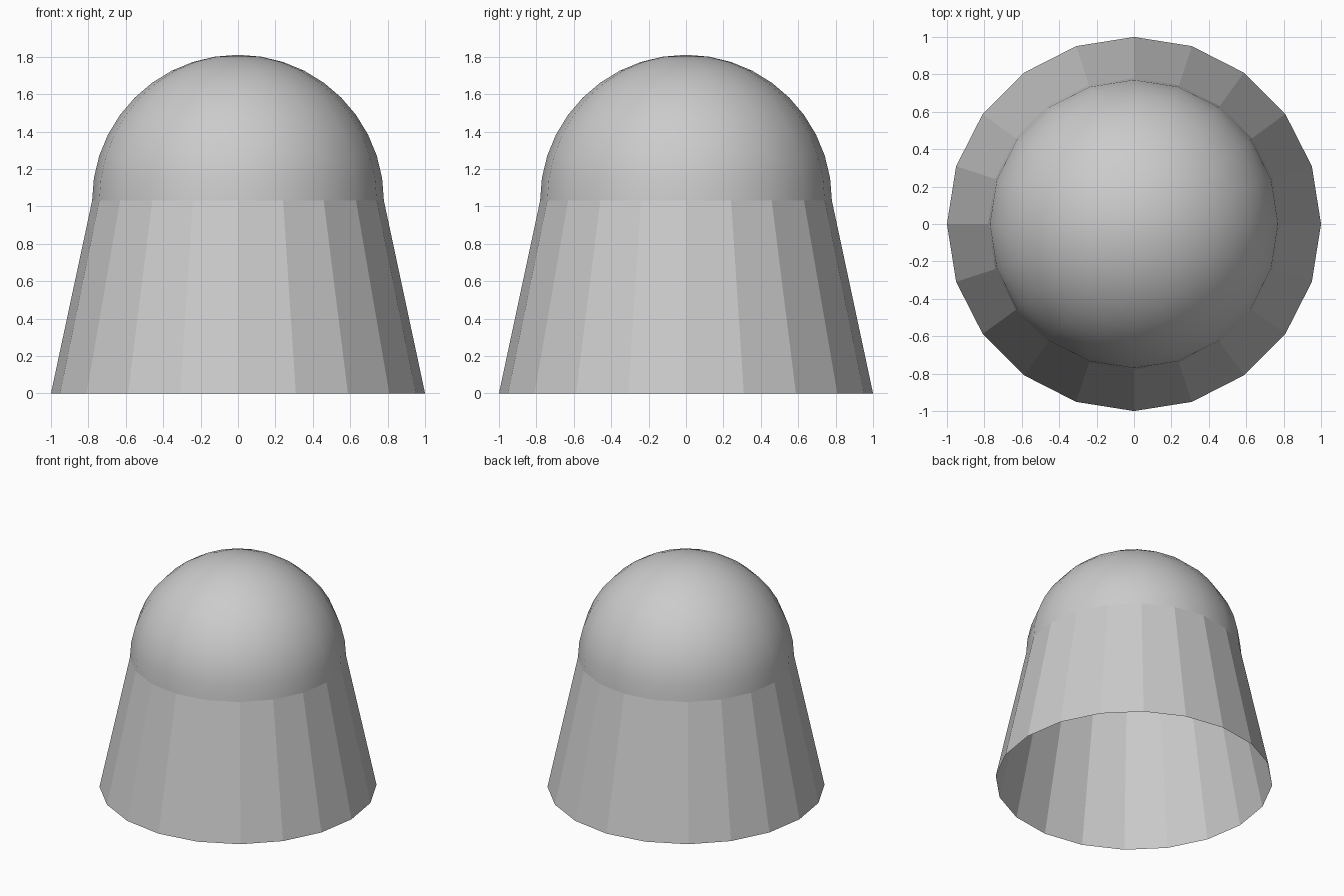
import bpy, bmesh
from mathutils import Matrix

if "Cube" in bpy.data.objects:
    bpy.data.objects.remove(bpy.data.objects["Cube"])

SIDES = 20
BASE_R, TOP_R, WALL_H = 1.0, 0.78, 1.03


def add_object(name, bm, smooth):
    for f in bm.faces:
        f.smooth = smooth
    mesh = bpy.data.meshes.new(name)
    bm.to_mesh(mesh)
    bm.free()
    obj = bpy.data.objects.new(name, mesh)
    bpy.context.collection.objects.link(obj)
    return obj


# Tapered wall: faceted, open at both ends
bm = bmesh.new()
bmesh.ops.create_cone(bm, cap_ends=False, segments=SIDES, radius1=BASE_R,
                      radius2=TOP_R, depth=WALL_H,
                      matrix=Matrix.Translation((0, 0, WALL_H / 2)))
add_object("tapered_wall", bm, False)

# Dome: smooth upper half of a sphere resting on the wall
bm = bmesh.new()
bmesh.ops.create_uvsphere(bm, u_segments=SIDES, v_segments=SIDES, radius=TOP_R)
lower = [v for v in bm.verts if v.co.z < -0.001]
bmesh.ops.delete(bm, geom=lower, context='VERTS')
bmesh.ops.translate(bm, verts=bm.verts, vec=(0, 0, WALL_H))
add_object("dome", bm, True)
